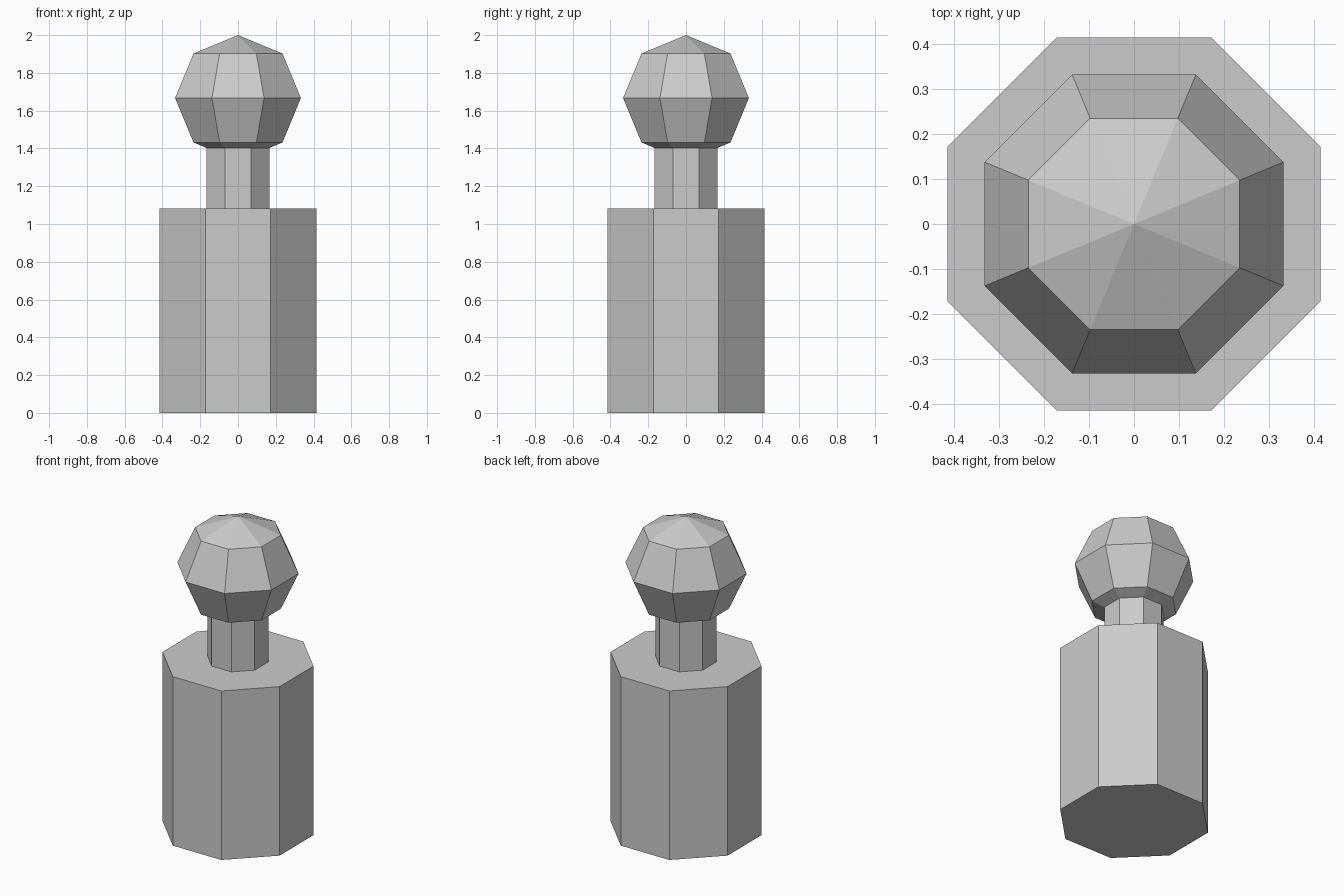
import bpy, bmesh
from math import pi, cos
from mathutils import Matrix

if "Cube" in bpy.data.objects:
    bpy.data.objects.remove(bpy.data.objects["Cube"])

SIDES = 8
CORNER = 1 / cos(pi / SIDES)      # flat-side distance -> corner radius
TURN = Matrix.Rotation(pi / SIDES, 4, 'Z')   # flat sides face the axes


def finish(name, bm):
    mesh = bpy.data.meshes.new(name)
    bmesh.ops.recalc_face_normals(bm, faces=bm.faces)
    bm.to_mesh(mesh)
    bm.free()
    obj = bpy.data.objects.new(name, mesh)
    bpy.context.collection.objects.link(obj)
    return obj


def prism(name, half_width, z0, z1):
    bm = bmesh.new()
    r = half_width * CORNER
    bmesh.ops.create_cone(bm, cap_ends=True, segments=SIDES, radius1=r, radius2=r,
                          depth=z1 - z0,
                          matrix=Matrix.Translation((0, 0, (z0 + z1) / 2)) @ TURN)
    return finish(name, bm)


def ball(name, radius, z):
    bm = bmesh.new()
    scale = Matrix.Diagonal((CORNER, CORNER, 1, 1))
    bmesh.ops.create_uvsphere(bm, u_segments=SIDES, v_segments=4, radius=radius,
                              matrix=Matrix.Translation((0, 0, z)) @ scale @ TURN)
    return finish(name, bm)


# Wide base, slim neck, faceted ball on top
prism("body", 0.415, 0.0, 1.083)
prism("neck", 0.167, 1.083, 1.403)
ball("head", 0.333, 1.667)
